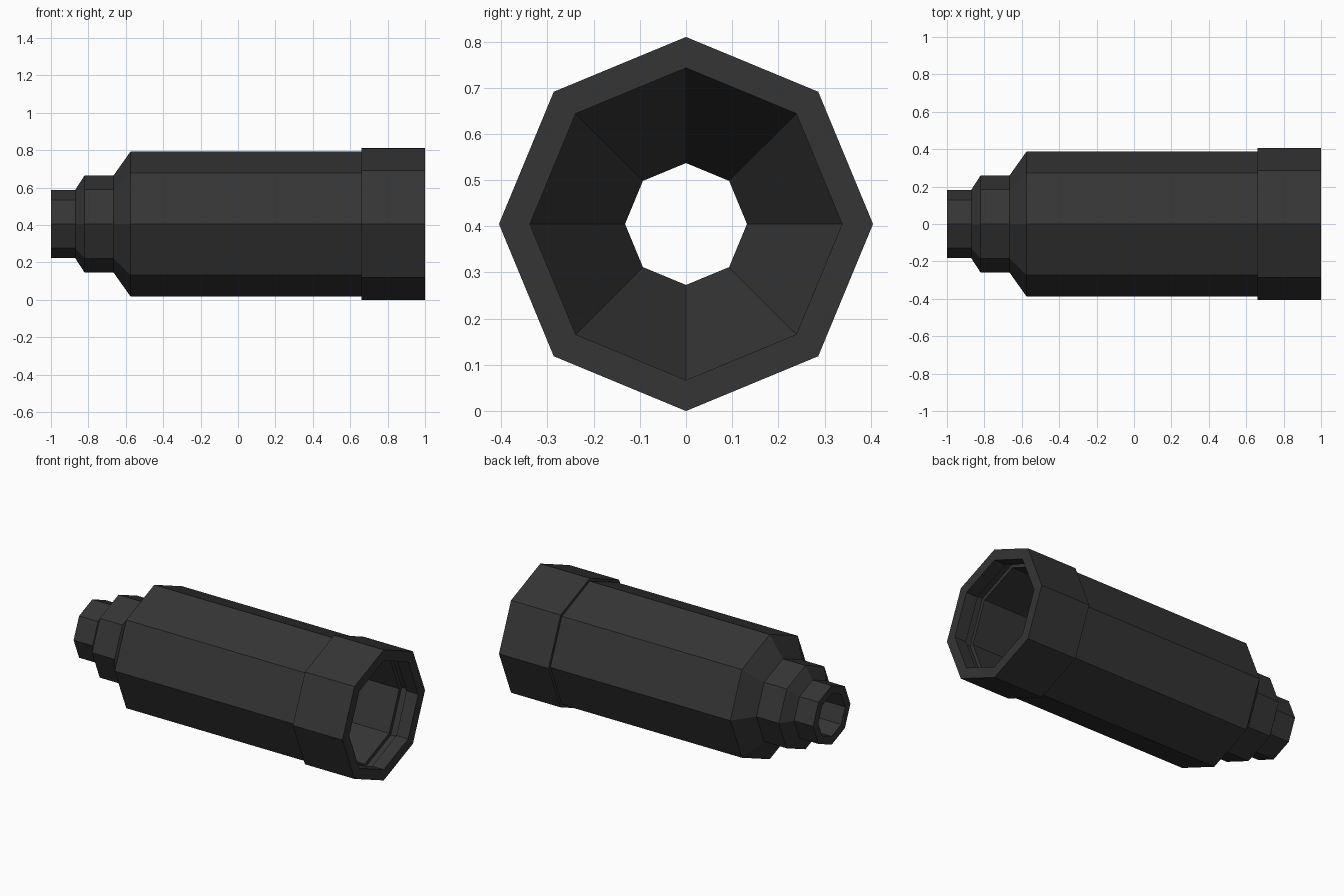
import bpy, bmesh, math

if "Cube" in bpy.data.objects:
    bpy.data.objects.remove(bpy.data.objects["Cube"])

SIDES = 8
CENTRE_Z = 0.405


def lathe(name, profile, colour):
    """Revolve a closed (x, radius) profile around the long axis."""
    bm = bmesh.new()
    rings = []
    for x, r in profile:
        ring = []
        for i in range(SIDES):
            a = 2 * math.pi * i / SIDES
            ring.append(bm.verts.new((x, r * math.cos(a), CENTRE_Z + r * math.sin(a))))
        rings.append(ring)
    for k, ring in enumerate(rings):
        nxt = rings[(k + 1) % len(rings)]
        for i in range(SIDES):
            j = (i + 1) % SIDES
            bm.faces.new((ring[i], ring[j], nxt[j], nxt[i]))
    bmesh.ops.recalc_face_normals(bm, faces=bm.faces)
    mesh = bpy.data.meshes.new(name)
    bm.to_mesh(mesh)
    bm.free()
    mesh.materials.append(colour)
    obj = bpy.data.objects.new(name, mesh)
    bpy.context.collection.objects.link(obj)
    return obj


dark = bpy.data.materials.new("dark_grey")
dark.diffuse_color = (0.035, 0.035, 0.035, 1)
dark.use_nodes = True
dark.node_tree.nodes["Principled BSDF"].inputs["Base Color"].default_value = dark.diffuse_color

# Hollow tube: stepped neck outside, tapered bore, end collar and inner groove
lathe("stepped_tube", [
    # outside, narrow end to wide end
    (-1.0, 0.183), (-0.87, 0.183), (-0.82, 0.26), (-0.665, 0.26),
    (-0.575, 0.387), (0.66, 0.387), (0.66, 0.405), (1.0, 0.405),
    # inside, lip, groove and bore back to the narrow end
    (1.0, 0.338), (0.92, 0.338), (0.92, 0.362), (0.87, 0.362),
    (0.87, 0.338), (-0.45, 0.338), (-0.82, 0.132), (-1.0, 0.132),
], dark)
